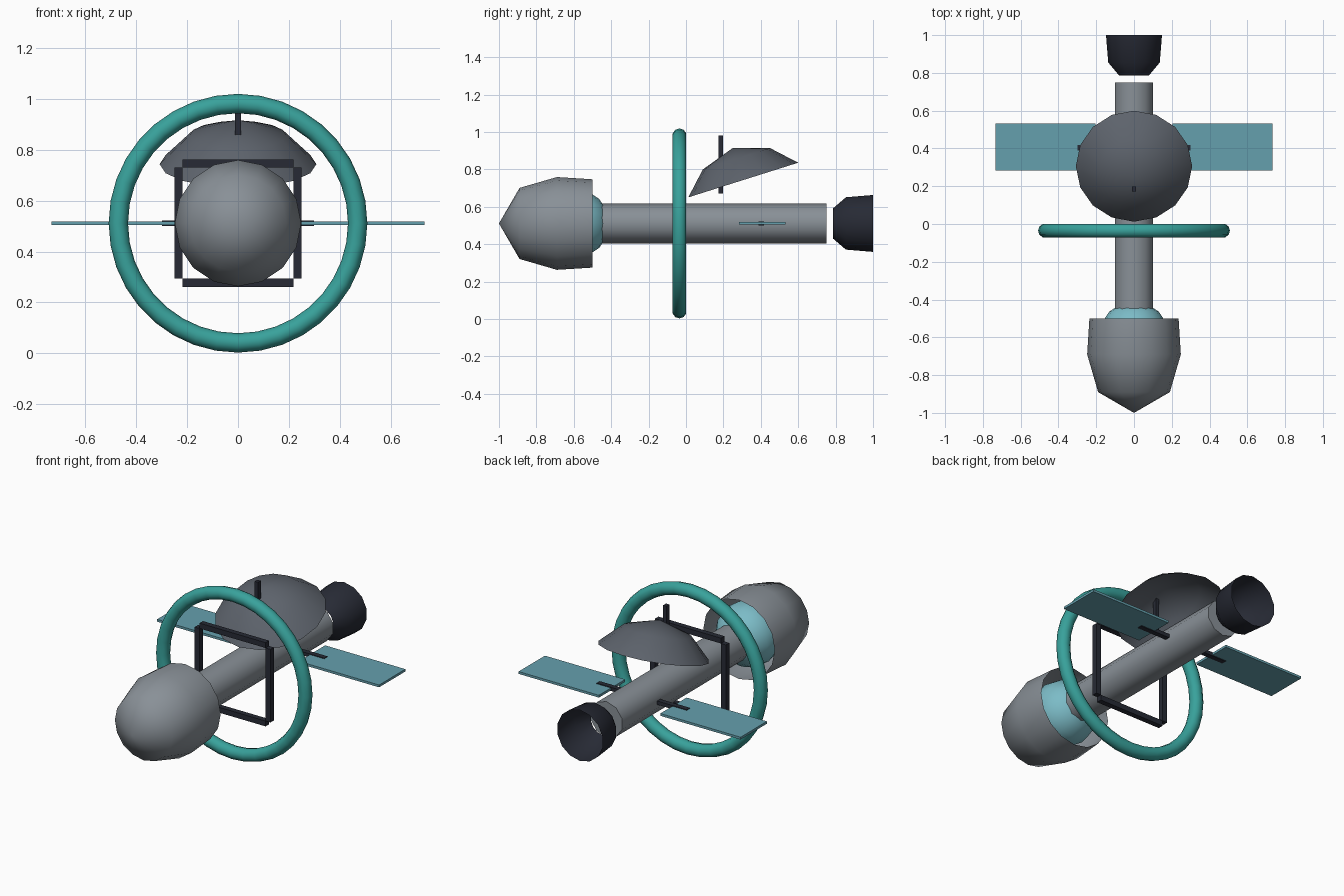
import bpy, bmesh, math
from mathutils import Matrix, Vector

if "Cube" in bpy.data.objects:
    bpy.data.objects.remove(bpy.data.objects["Cube"])

AXIS_Z = 0.511


def material(name, rgb):
    m = bpy.data.materials.new(name)
    m.diffuse_color = (*rgb, 1)
    m.use_nodes = True
    m.node_tree.nodes["Principled BSDF"].inputs["Base Color"].default_value = m.diffuse_color
    return m


HULL = material("hull_grey", (0.25, 0.28, 0.31))
SLATE = material("slate", (0.11, 0.125, 0.15))
DARK = material("dark_metal", (0.02, 0.023, 0.035))
TEAL = material("teal", (0.04, 0.36, 0.33))
PANEL = material("panel_blue", (0.13, 0.35, 0.42))
GLASS = material("pale_blue", (0.2, 0.5, 0.57))


def finish(bm, name, mat, smooth=False):
    me = bpy.data.meshes.new(name)
    bm.normal_update()
    bm.to_mesh(me)
    bm.free()
    ob = bpy.data.objects.new(name, me)
    bpy.context.collection.objects.link(ob)
    me.materials.append(mat)
    for p in me.polygons:
        p.use_smooth = smooth
    return ob


def lathe(name, profile, sides, mat, matrix, phase=0.0, caps=False):
    """Revolve (radius, height) points around local z."""
    bm = bmesh.new()
    rings = []
    for r, h in profile:
        if r == 0:
            rings.append([bm.verts.new((0, 0, h))] * sides)
        else:
            rings.append([bm.verts.new((r * math.cos(phase + 2 * math.pi * i / sides),
                                        r * math.sin(phase + 2 * math.pi * i / sides), h))
                          for i in range(sides)])
    for a, b in zip(rings, rings[1:]):
        for i in range(sides):
            j = (i + 1) % sides
            bm.faces.new(list(dict.fromkeys((a[i], a[j], b[j], b[i]))))
    if caps:
        bm.faces.new(rings[0][::-1])
        bm.faces.new(rings[-1])
    bm.transform(matrix)
    ob = finish(bm, name, mat, True)
    bpy.ops.object.select_all(action='DESELECT')
    ob.select_set(True)
    bpy.context.view_layer.objects.active = ob
    bpy.ops.object.shade_smooth_by_angle(angle=math.radians(60))
    return ob


def box(name, center, size, mat):
    bm = bmesh.new()
    bmesh.ops.create_cube(bm, size=1)
    bm.transform(Matrix.Translation(center) @ Matrix.Diagonal((*size, 1)))
    return finish(bm, name, mat)


# local z runs along +y of the ship, local y points down
along_y = Matrix.Translation((0, 0, AXIS_Z)) @ Matrix.Rotation(-math.pi / 2, 4, 'X')

# nose shell, open at the back, with the round tank inside it
lathe("nose_shell", [(0, -1.0), (0.19, -0.89), (0.248, -0.69), (0.236, -0.5)], 16, HULL, along_y)
tank = [(0.185 * math.sin(math.pi * k / 8) if 0 < k < 8 else 0,
         -0.595 - 0.185 * math.cos(math.pi * k / 8)) for k in range(9)]
lathe("nose_tank", tank, 16, GLASS, along_y)

# main tube and rear engine bell
lathe("main_tube", [(0.107, -0.45), (0.107, 0.75)], 10, HULL, along_y, math.pi / 2, caps=True)
lathe("engine_bell", [(0.08, 0.785), (0.14, 0.855), (0.152, 1.0)], 14, DARK, along_y, math.pi / 2)

# habitat ring
minor = [(0.47 + 0.038 * math.cos(2 * math.pi * k / 10),
          -0.035 + 0.038 * math.sin(2 * math.pi * k / 10)) for k in range(11)]
ring = lathe("ring", minor, 36, TEAL, along_y)
bm = bmesh.new()
bm.from_mesh(ring.data)
bmesh.ops.remove_doubles(bm, verts=bm.verts, dist=1e-5)
bmesh.ops.recalc_face_normals(bm, faces=bm.faces)
bm.to_mesh(ring.data)
bm.free()

# square frame inside the ring, and side panels on struts
for s, h, v in ((-1, "left", "bottom"), (1, "right", "top")):
    box(f"frame_{h}", (s * 0.234, -0.035, AXIS_Z), (0.032, 0.032, 0.436), DARK)
    box(f"frame_{v}", (0, -0.035, AXIS_Z + s * 0.234), (0.436, 0.032, 0.032), DARK)
    box(f"strut_{h}", (s * 0.198, 0.403, AXIS_Z), (0.2, 0.03, 0.022), DARK)
    box(f"panel_{h}", (s * 0.468, 0.408, AXIS_Z), (0.53, 0.248, 0.014), PANEL)

# tilted dish with its mast
tilt = Matrix.Translation((0, 0.306, 0.743)) @ Matrix.Rotation(math.radians(17.5), 4, 'X')
lathe("dish", [(0.308, 0), (0.189, 0.119), (0, 0.181)], 16, SLATE, tilt, math.pi / 2)
box("dish_mast", (0, 0.186, 0.825), (0.022, 0.026, 0.31), DARK)
